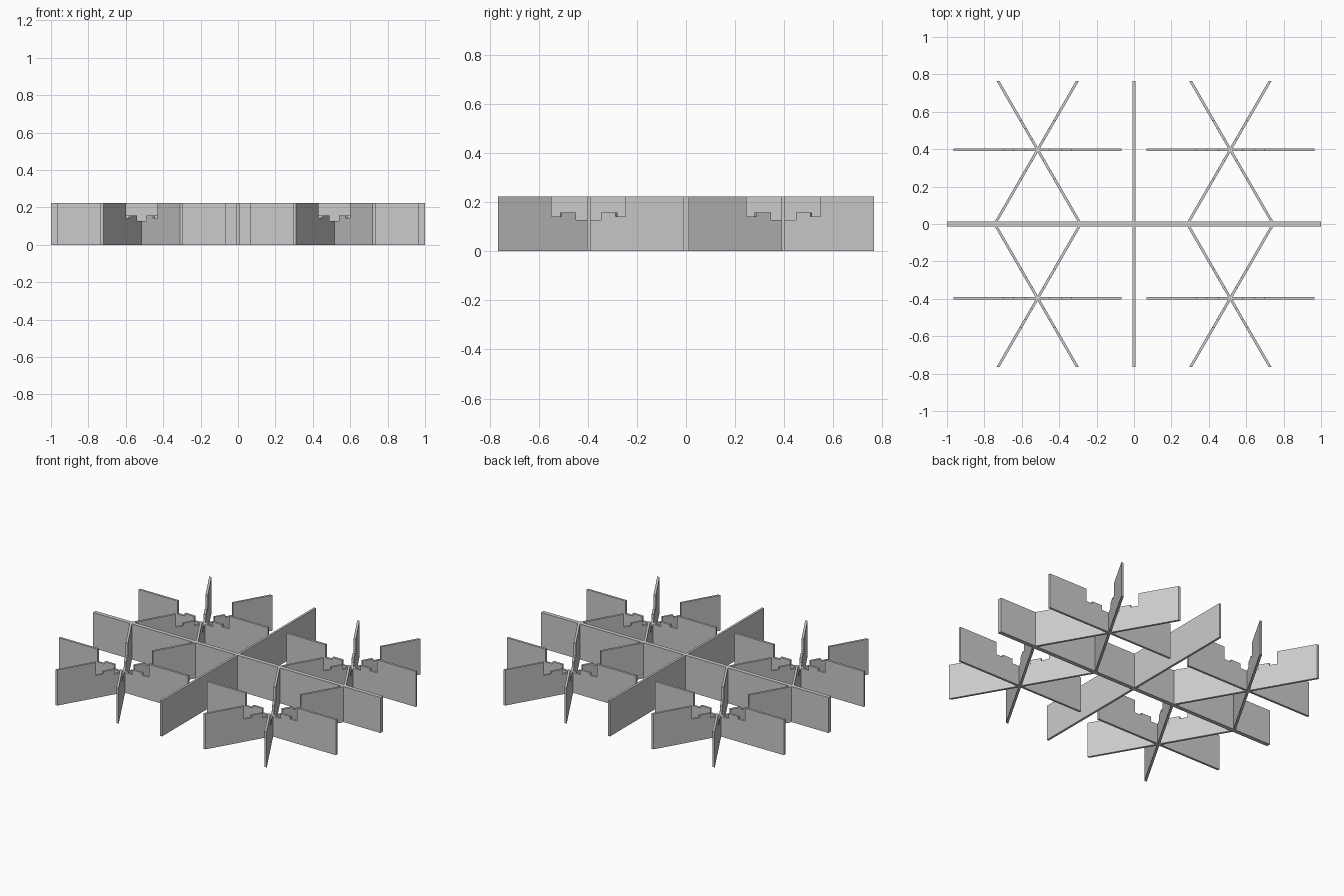
import bpy, bmesh, math
from mathutils import Vector

cube = bpy.data.objects.get("Cube")
if cube:
    bpy.data.objects.remove(cube)

HEIGHT, THICK = 0.223, 0.014
STAR_X, STAR_Y = 0.515, 0.397
BAR_HALF, DEPTH = 0.013, 0.765

grey = bpy.data.materials.new("matte_grey")
grey.use_nodes = True
colour = (0.6, 0.6, 0.6, 1)
grey.diffuse_color = colour
grey.node_tree.nodes["Principled BSDF"].inputs["Base Color"].default_value = colour

# Stepped notch, right half: distance from the star centre and height
NOTCH = [(0.179, HEIGHT), (0.179, 0.142), (0.131, 0.142),
         (0.131, 0.157), (0.063, 0.157), (0.063, 0.127)]


def panel(name, centre, angle, start, end, thick=THICK, notched=False, skew=0):
    """Upright panel running along angle; skew trims its ends obliquely."""
    profile = [(start, 0), (end, 0), (end, HEIGHT)]
    if notched:
        profile += NOTCH + [(-s, z) for s, z in reversed(NOTCH)]
    profile.append((start, HEIGHT))
    along = Vector((math.cos(angle), math.sin(angle), 0))
    across = Vector((-along.y, along.x, 0))
    bm = bmesh.new()
    sides = []
    for o in (-thick / 2, thick / 2):
        ring = []
        for s, z in profile:
            if s in (start, end):
                s -= o * skew
            p = Vector((*centre, z)) + along * s + across * o
            ring.append(bm.verts.new(p))
        sides.append(ring)
    front, back = sides
    bm.faces.new(front)
    bm.faces.new(back[::-1])
    for i in range(len(front)):
        j = (i + 1) % len(front)
        bm.faces.new((front[j], front[i], back[i], back[j]))
    bmesh.ops.recalc_face_normals(bm, faces=bm.faces)
    mesh = bpy.data.meshes.new(name)
    bm.to_mesh(mesh)
    bm.free()
    mesh.materials.append(grey)
    obj = bpy.data.objects.new(name, mesh)
    bpy.context.collection.objects.link(obj)


# Long spine and cross divider
panel("long_spine", (0, 0), 0, -1, 1, thick=2 * BAR_HALF)
panel("cross_divider", (0, 0), math.pi / 2, -DEPTH, DEPTH)

# Four six-armed stars of notched panels
slope = math.radians(60)
for sx, side in ((-1, "right"), (1, "left")):
    for sy, row in ((-1, "front"), (1, "back")):
        centre = (sx * STAR_X, sy * STAR_Y)
        tag = f"{row}_{side}"
        panel(f"{tag}_straight_panel", centre, 0, -0.449, 0.449, notched=True)
        # Diagonals run from the spine face to the outer edge
        inner = (STAR_Y - BAR_HALF) / math.sin(slope)
        outer = (DEPTH - STAR_Y) / math.sin(slope)
        low, high = (-inner, outer) if sy > 0 else (-outer, inner)
        for label, angle in (("rising", slope), ("falling", math.pi - slope)):
            panel(f"{tag}_{label}_panel", centre, angle, low, high,
                  notched=True, skew=1 / math.tan(angle))
